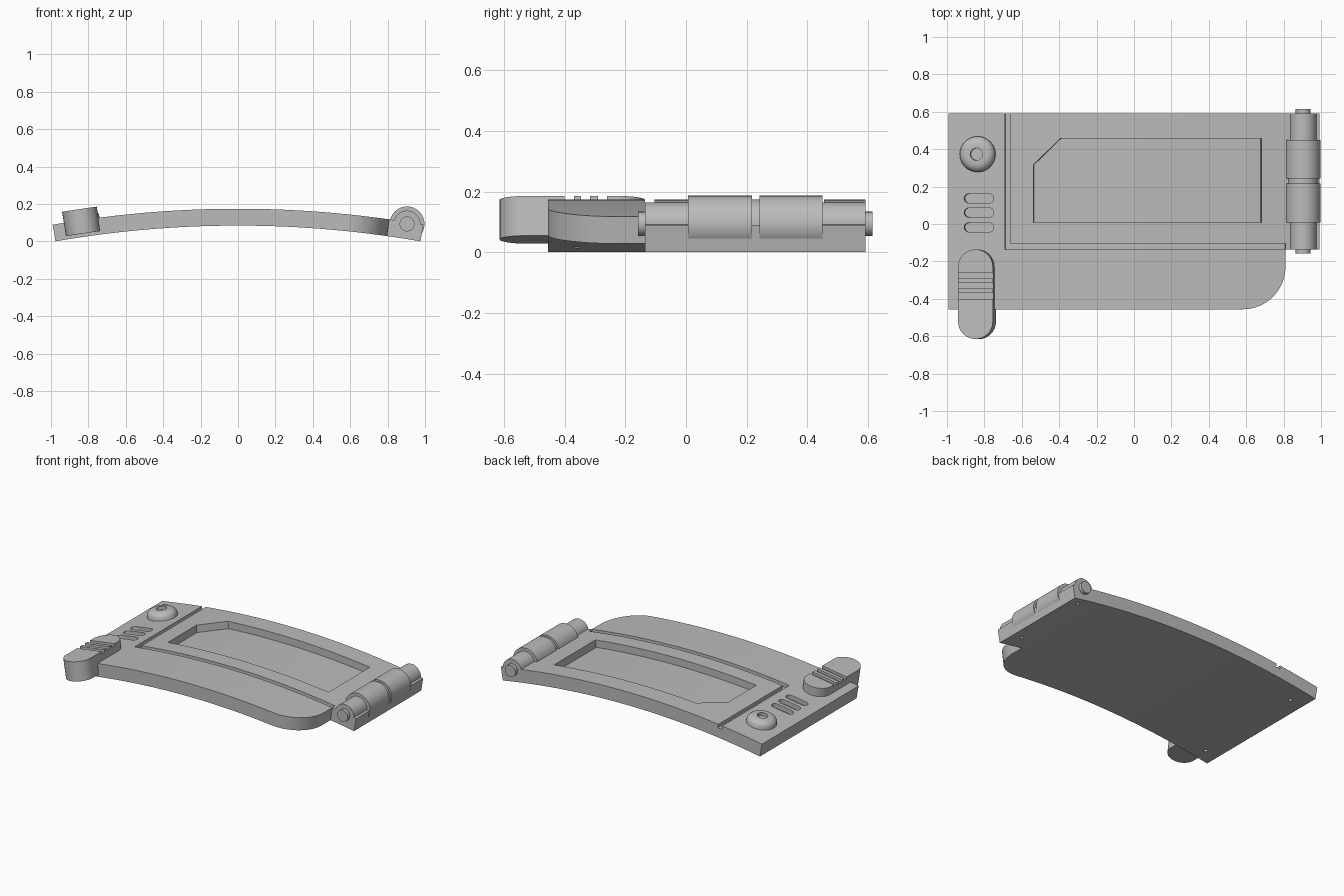
import bpy, bmesh, math
from mathutils import Matrix

if "Cube" in bpy.data.objects:
    bpy.data.objects.remove(bpy.data.objects["Cube"])

R_TOP, THICK, CENTRE_Z = 5.78, 0.09, -5.605

grey = bpy.data.materials.new("plain grey")
grey.use_nodes = True
COLOUR = (0.5, 0.5, 0.5, 1)
grey.diffuse_color = COLOUR
grey.node_tree.nodes["Principled BSDF"].inputs["Base Color"].default_value = COLOUR


def add(name, bm):
    bmesh.ops.recalc_face_normals(bm, faces=bm.faces)
    mesh = bpy.data.meshes.new(name)
    bm.to_mesh(mesh)
    bm.free()
    mesh.materials.append(grey)
    ob = bpy.data.objects.new(name, mesh)
    bpy.context.collection.objects.link(ob)
    return ob


def smooth(ob):
    bpy.ops.object.select_all(action='DESELECT')
    ob.select_set(True)
    bpy.context.view_layer.objects.active = ob
    bpy.ops.object.shade_smooth_by_angle(angle=math.radians(30))


def prism(name, outline, low, high):
    """Extrude an outline between two heights, measured from the plate's top."""
    bm = bmesh.new()
    face = bm.faces.new([bm.verts.new((x, y, low)) for x, y in outline])
    top = bmesh.ops.extrude_face_region(bm, geom=[face])["geom"]
    verts = [v for v in top if isinstance(v, bmesh.types.BMVert)]
    bmesh.ops.translate(bm, verts=verts, vec=(0, 0, high - low))
    return add(name, bm)


def box(name, x0, x1, y0, y1, low, high):
    return prism(name, [(x0, y0), (x1, y0), (x1, y1), (x0, y1)], low, high)


def arc(cx, cy, r, start, end, n=16):
    angles = [math.radians(start + (end - start) * i / n) for i in range(n + 1)]
    return [(cx + r * math.cos(a), cy + r * math.sin(a)) for a in angles]


def cut(ob, cutters):
    for c in cutters:
        mod = ob.modifiers.new("cut", 'BOOLEAN')
        mod.object, mod.solver = c, 'EXACT'
    graph = bpy.context.evaluated_depsgraph_get()
    mesh = bpy.data.meshes.new_from_object(ob.evaluated_get(graph))
    ob.modifiers.clear()
    ob.data = mesh
    for c in cutters:
        bpy.data.objects.remove(c)


def bend(ob, slices=0):
    """Wrap a flat part onto the arched surface, slicing it first for curvature."""
    bm = bmesh.new()
    bm.from_mesh(ob.data)
    for i in range(1, slices):
        bmesh.ops.bisect_plane(bm, geom=bm.verts[:] + bm.edges[:] + bm.faces[:],
                               plane_co=(-1 + 2 * i / slices, 0, 0), plane_no=(1, 0, 0))
    for v in bm.verts:
        a, r = v.co.x / R_TOP, R_TOP + v.co.z
        v.co.x, v.co.z = r * math.sin(a), CENTRE_Z + r * math.cos(a)
    bm.to_mesh(ob.data)
    bm.free()
    smooth(ob)


# Arched plate with a rounded corner and a hinge tongue
LEFT, FRONT, BACK, STEP_X, STEP_Y = -0.996, -0.456, 0.592, 0.813, -0.136
plate = prism("arched_plate",
              [(LEFT, BACK), (LEFT, FRONT)]
              + arc(STEP_X - 0.23, FRONT + 0.23, 0.23, -90, 0)
              + [(STEP_X, STEP_Y), (0.996, STEP_Y), (0.996, BACK)], -THICK, 0)

# Panel seam, window recess, vent slots and underside pin holes
seam = prism("seam_cutter", [(-0.691, STEP_Y), (STEP_X, STEP_Y), (STEP_X, -0.104),
                             (-0.661, -0.104), (-0.661, 0.7), (-0.691, 0.7)], -0.025, 0.05)
recess = prism("recess_cutter", [(-0.539, 0.008), (0.683, 0.008), (0.683, 0.456),
                                 (-0.395, 0.456), (-0.539, 0.317)], -0.05, 0.05)
cutters = [seam, recess]
for y in (-0.018, 0.061, 0.137):
    slot = arc(-0.777, y, 0.025, -90, 90, 8) + arc(-0.887, y, 0.025, 90, 270, 8)
    cutters.append(prism("slot_cutter", slot, -0.03, 0.05))
for x, y in ((-0.9, 0.46), (-0.9, -0.36), (0.92, 0.53), (0.92, -0.01)):
    cutters.append(prism("hole_cutter", arc(x, y, 0.012, 0, 337.5, 15), -0.15, -0.07))
cut(plate, cutters)
bend(plate, 48)

# Sliding latch with grip grooves
LATCH_X, LATCH_R = -0.842, 0.093
latch = prism("sliding_latch",
              arc(LATCH_X, -0.615 + LATCH_R, LATCH_R, 180, 360)
              + arc(LATCH_X, -0.136 - LATCH_R, LATCH_R, 0, 180), -0.072, 0.06)
cut(latch, [box("grip_cutter", -1.1, -0.6, y, y + 0.03, 0.042, 0.1)
            for y in (-0.4, -0.346, -0.291)])
bend(latch)

# Domed button with a central dimple
bm = bmesh.new()
profile = [(0, 0.028), (0.033, 0.028), (0.033, 0.05), (0.055, 0.05), (0.073, 0.045),
           (0.087, 0.034), (0.095, 0.018), (0.096, -0.01)]
verts = [bm.verts.new((r, 0, h)) for r, h in profile]
edges = [bm.edges.new(pair) for pair in zip(verts, verts[1:])]
bmesh.ops.spin(bm, geom=verts + edges, axis=(0, 0, 1), cent=(0, 0, 0),
               steps=40, angle=math.tau)
bmesh.ops.remove_doubles(bm, verts=bm.verts, dist=0.0005)
bmesh.ops.translate(bm, verts=bm.verts, vec=(-0.838, 0.373, 0))
bend(add("round_button", bm))


# Hinge barrel, kept above the underside of the plate
def barrel(name, radius, y0, y1):
    bm = bmesh.new()
    bmesh.ops.create_cone(bm, cap_ends=True, segments=48, radius1=radius,
                          radius2=radius, depth=y1 - y0,
                          matrix=Matrix.Translation((0.904, (y0 + y1) / 2, 0.094))
                          @ Matrix.Rotation(math.pi / 2, 4, 'X'))
    for v in bm.verts:
        v.co.z = max(v.co.z, 0.03)
    bmesh.ops.dissolve_degenerate(bm, edges=bm.edges, dist=0.0001)
    smooth(add(name, bm))


barrel("hinge_pin", 0.04, -0.615 + 0.457, 0.615)
barrel("front_outer_knuckle", 0.071, STEP_Y, 0.007)
barrel("front_inner_knuckle", 0.093, 0.007, 0.217)
barrel("middle_collar", 0.08, 0.217, 0.243)
barrel("back_inner_knuckle", 0.093, 0.243, 0.45)
barrel("back_outer_knuckle", 0.071, 0.45, BACK)
